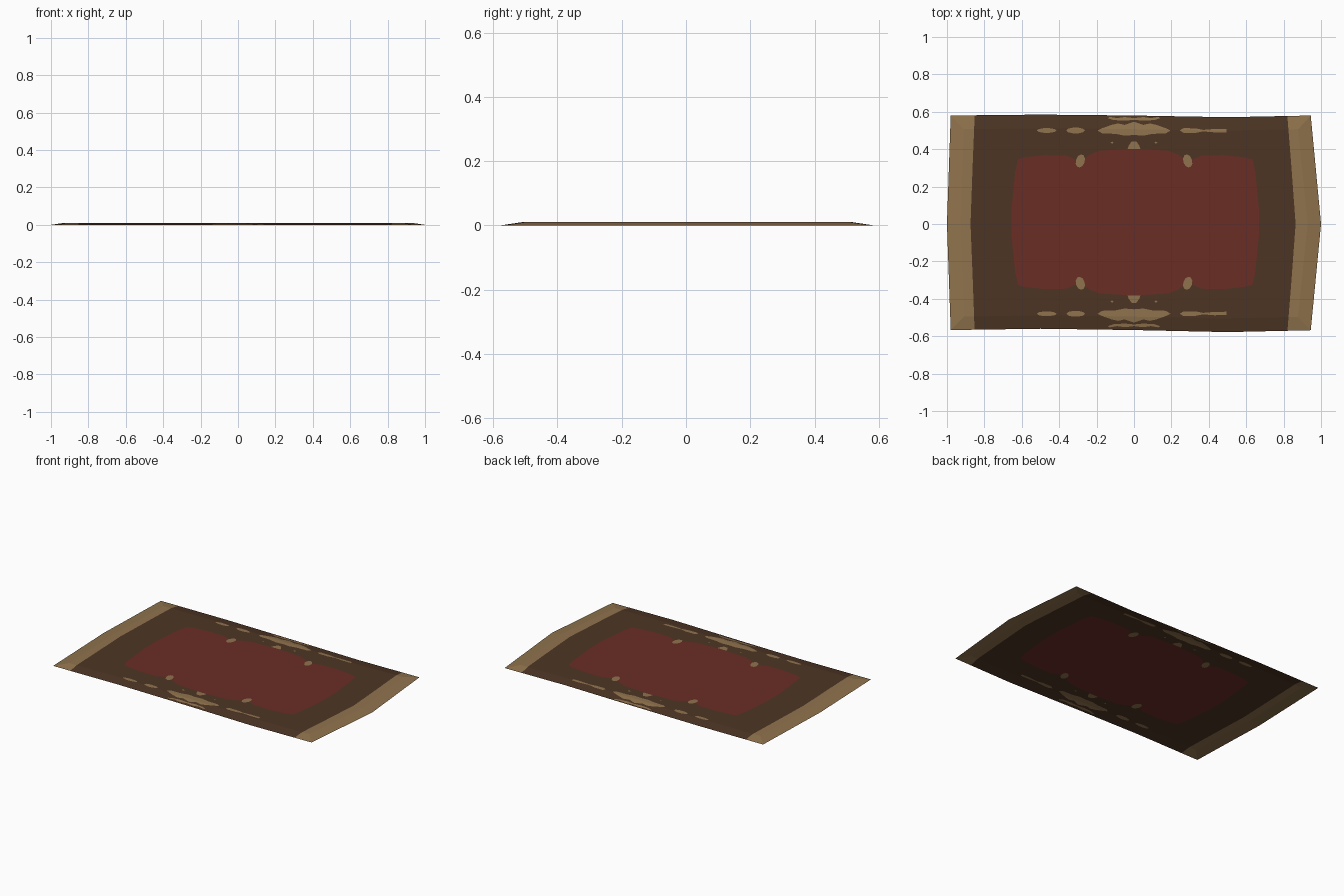
import bpy, math
from mathutils import Vector
from mathutils.geometry import delaunay_2d_cdt, intersect_point_line

if "Cube" in bpy.data.objects:
    bpy.data.objects.remove(bpy.data.objects["Cube"])

HEIGHT, BEVEL, MID_Y = 0.011, 0.072, 0.01

def srgb(r, g, b):
    f = lambda c: c / 12.92 if c <= 0.04045 else ((c + 0.055) / 1.055) ** 2.4
    return (f(r / 255), f(g / 255), f(b / 255), 1)

def make_material(name, rgb):
    m = bpy.data.materials.new(name)
    m.diffuse_color = srgb(*rgb)
    m.use_nodes = True
    m.node_tree.nodes["Principled BSDF"].inputs["Base Color"].default_value = m.diffuse_color
    return m

materials = [make_material("sand border", (144, 115, 77)),
             make_material("dark brown field", (77, 53, 36)),
             make_material("deep red centre", (106, 45, 37))]
SAND, BROWN, RED, KEEP = 0, 1, 2, None

# Shapes are painted in order, later ones on top
shapes = []

def add(points, colour):
    area = sum(a[0] * b[1] - b[0] * a[1] for a, b in zip(points, points[1:] + points[:1]))
    shapes.append((points if area > 0 else points[::-1], colour))

def ellipse(cx, cy, rx, ry, tilt=0, n=10):
    c, s = math.cos(tilt), math.sin(tilt)
    pts = []
    for i in range(n):
        a = 2 * math.pi * i / n
        u, v = rx * math.cos(a), ry * math.sin(a)
        pts.append((cx + u * c - v * s, cy + u * s + v * c))
    return pts

def both_sides(points):
    # back motif and its mirrored copy at the front
    add(points, SAND)
    add([(x, 2 * MID_Y - y) for x, y in points], SAND)

# Rug outline, slightly wavy with bowed ends
outline = [(-0.98, -0.567), (-0.5, -0.56), (0, -0.567), (0.5, -0.578), (0.945, -0.568),
           (1.0, 0), (0.945, 0.58), (0.5, 0.571), (0, 0.58), (-0.5, 0.585),
           (-0.98, 0.58), (-1.0, 0)]
add(outline, SAND)
# Brown field overshoots the long edges and is trimmed by the outline
add([(-0.852, 0.65), (-0.853, 0.55), (-0.862, 0.33), (-0.874, 0.0), (-0.862, -0.3),
     (-0.853, -0.55), (-0.852, -0.65), (0.82, -0.65), (0.822, -0.55), (0.842, -0.3),
     (0.864, 0.0), (0.842, 0.3), (0.822, 0.55), (0.82, 0.65)], BROWN)
# Crease where the edge starts to slope down
add([(x * 0.928, y * 0.874) for x, y in outline], KEEP)
# Red centre with lobed long sides
lobes = [(-0.655, 0.08), (-0.635, 0.28), (-0.62, 0.345), (-0.59, 0.356), (-0.48, 0.368),
         (-0.36, 0.366), (-0.315, 0.345), (-0.30, 0.325), (-0.27, 0.345), (-0.235, 0.372),
         (-0.18, 0.392), (0, 0.402)]
top_line = lobes + [(-x + (0.013 if x < -0.6 else 0), y) for x, y in lobes[-2::-1]]
add(top_line + [(x, 2 * MID_Y - y) for x, y in reversed(top_line)], RED)

# Sand motifs along both long sides
for s in (-1, 1):
    both_sides(ellipse(s * 0.287, 0.337, 0.024, 0.036, s * 0.3))      # lobe knots
    both_sides(ellipse(s * 0.117, 0.435, 0.009, 0.006, 0, 4))         # dots
    both_sides([(s * x, y) for x, y in                                # bow
                ((0, 0.557), (0.05, 0.552), (0.11, 0.556), (0.14, 0.566), (0.13, 0.573),
                 (0.09, 0.566), (0.05, 0.572), (0.0, 0.566))])
    both_sides([(s * x, y) for x, y in                                # medallion half
                ((0, 0.476), (0.05, 0.472), (0.10, 0.482), (0.17, 0.484), (0.195, 0.5),
                 (0.17, 0.512), (0.12, 0.53), (0.085, 0.538), (0.05, 0.53), (0, 0.547))])
both_sides([(-0.034, 0.402), (0.034, 0.402), (0.028, 0.42), (0.012, 0.442),
            (-0.012, 0.442), (-0.028, 0.42)])                         # bud
both_sides(ellipse(-0.467, 0.5, 0.053, 0.013))                        # dashes
both_sides(ellipse(-0.312, 0.5, 0.05, 0.016))
both_sides([(0.245, 0.5), (0.265, 0.513), (0.33, 0.511), (0.37, 0.503), (0.43, 0.508),
            (0.495, 0.507), (0.495, 0.489), (0.43, 0.49), (0.37, 0.495), (0.33, 0.487),
            (0.265, 0.487)])

# Cut all shapes into one sheet
verts, faces = [], []
for pts, _ in shapes:
    faces.append(list(range(len(verts), len(verts) + len(pts))))
    verts += [Vector(p) for p in pts]
out_v, _, out_f, _, _, origin = delaunay_2d_cdt(verts, [], faces, 1, 1e-5)

def edge_distance(p):
    best = 9
    for a, b in zip(outline, outline[1:] + outline[:1]):
        a, b = Vector((*a, 0)), Vector((*b, 0))
        q, t = intersect_point_line(p, a, b)
        q = a.lerp(b, min(1, max(0, t)))
        best = min(best, (p - q).length)
    return best

coords = []
for v in out_v:
    p = Vector((v.x, v.y, 0))
    p.z = HEIGHT * min(1, edge_distance(p) / BEVEL)
    coords.append(p)

tris, colours = [], []
for f, ids in zip(out_f, origin):
    if 0 in ids:
        tris.append(f)
        colours.append(shapes[max(i for i in ids if shapes[i][1] is not KEEP)][1])

# Rug object
mesh = bpy.data.meshes.new("rug")
mesh.from_pydata(coords, [], tris)
for m in materials:
    mesh.materials.append(m)
for poly, c in zip(mesh.polygons, colours):
    poly.material_index = c
mesh.update()
rug = bpy.data.objects.new("rug", mesh)
bpy.context.collection.objects.link(rug)
